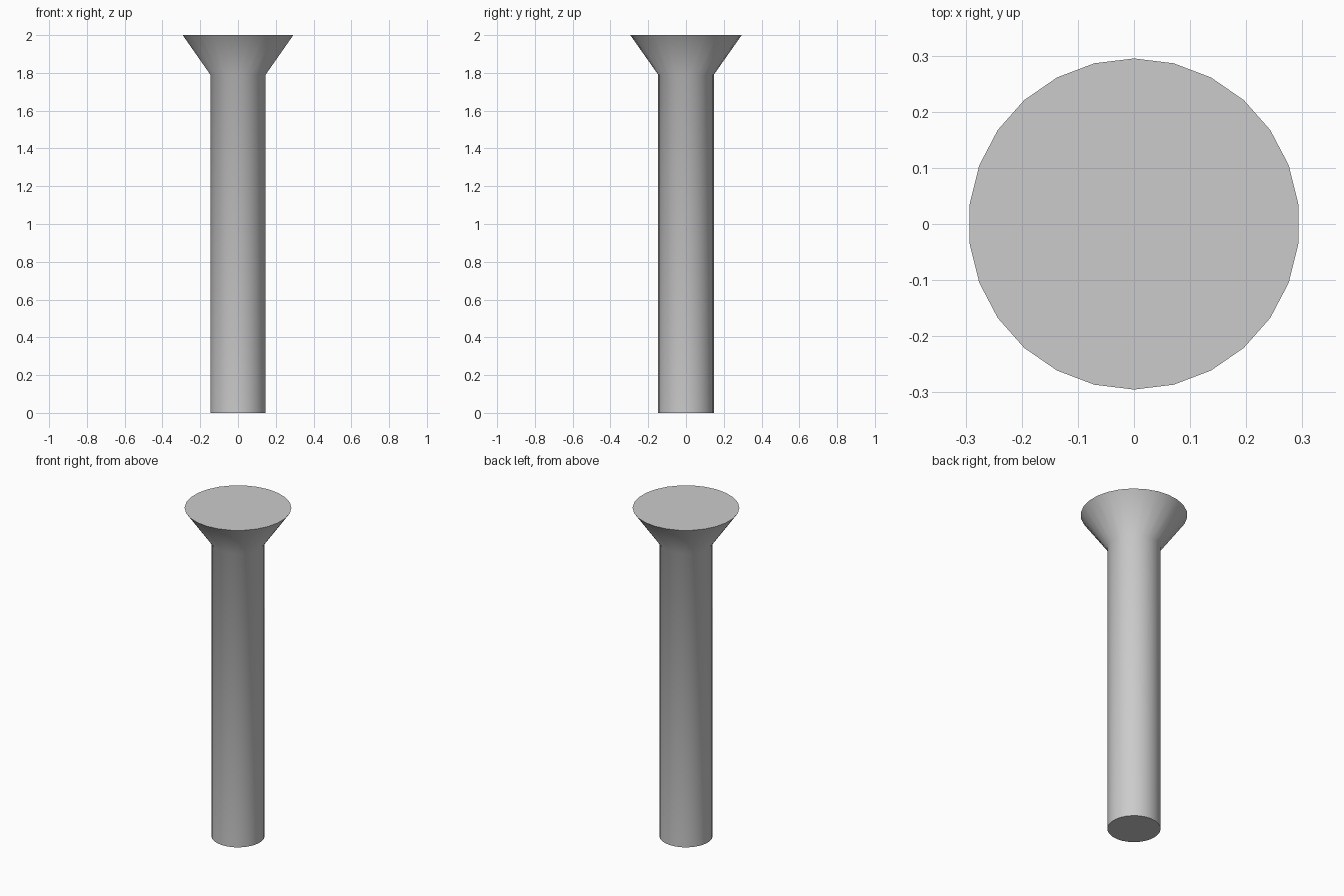
import bpy
import bmesh
import math

cube = bpy.data.objects.get("Cube")
if cube:
    bpy.data.objects.remove(cube, do_unlink=True)

SIDES = 26
SHAFT_RADIUS = 0.147
HEAD_RADIUS = 0.295
SHAFT_TOP = 1.79
HEIGHT = 2.0

# Plain grey metal
metal = bpy.data.materials.new("grey_metal")
metal.use_nodes = True
grey = (0.6, 0.6, 0.6, 1)
metal.diffuse_color = grey
metal.node_tree.nodes["Principled BSDF"].inputs["Base Color"].default_value = grey

bm = bmesh.new()


def ring(radius, z):
    """Circle of vertices with one corner on the +y axis."""
    angles = [math.pi / 2 + i * math.tau / SIDES for i in range(SIDES)]
    return [bm.verts.new((radius * math.cos(a), radius * math.sin(a), z)) for a in angles]


# Straight shaft running into the flared countersunk head
rings = [ring(SHAFT_RADIUS, 0), ring(SHAFT_RADIUS, SHAFT_TOP), ring(HEAD_RADIUS, HEIGHT)]
for low, high in zip(rings, rings[1:]):
    for i in range(SIDES):
        j = (i + 1) % SIDES
        bm.faces.new((low[i], low[j], high[j], high[i]))

# Flat end caps
bm.faces.new(list(reversed(rings[0])))
bm.faces.new(rings[-1])

mesh = bpy.data.meshes.new("countersunk_pin")
bm.to_mesh(mesh)
bm.free()
mesh.materials.append(metal)
pin = bpy.data.objects.new("countersunk_pin", mesh)
bpy.context.collection.objects.link(pin)

# Smooth round sides, crisp rims
bpy.ops.object.select_all(action='DESELECT')
pin.select_set(True)
bpy.context.view_layer.objects.active = pin
bpy.ops.object.shade_smooth_by_angle(angle=math.radians(40))
